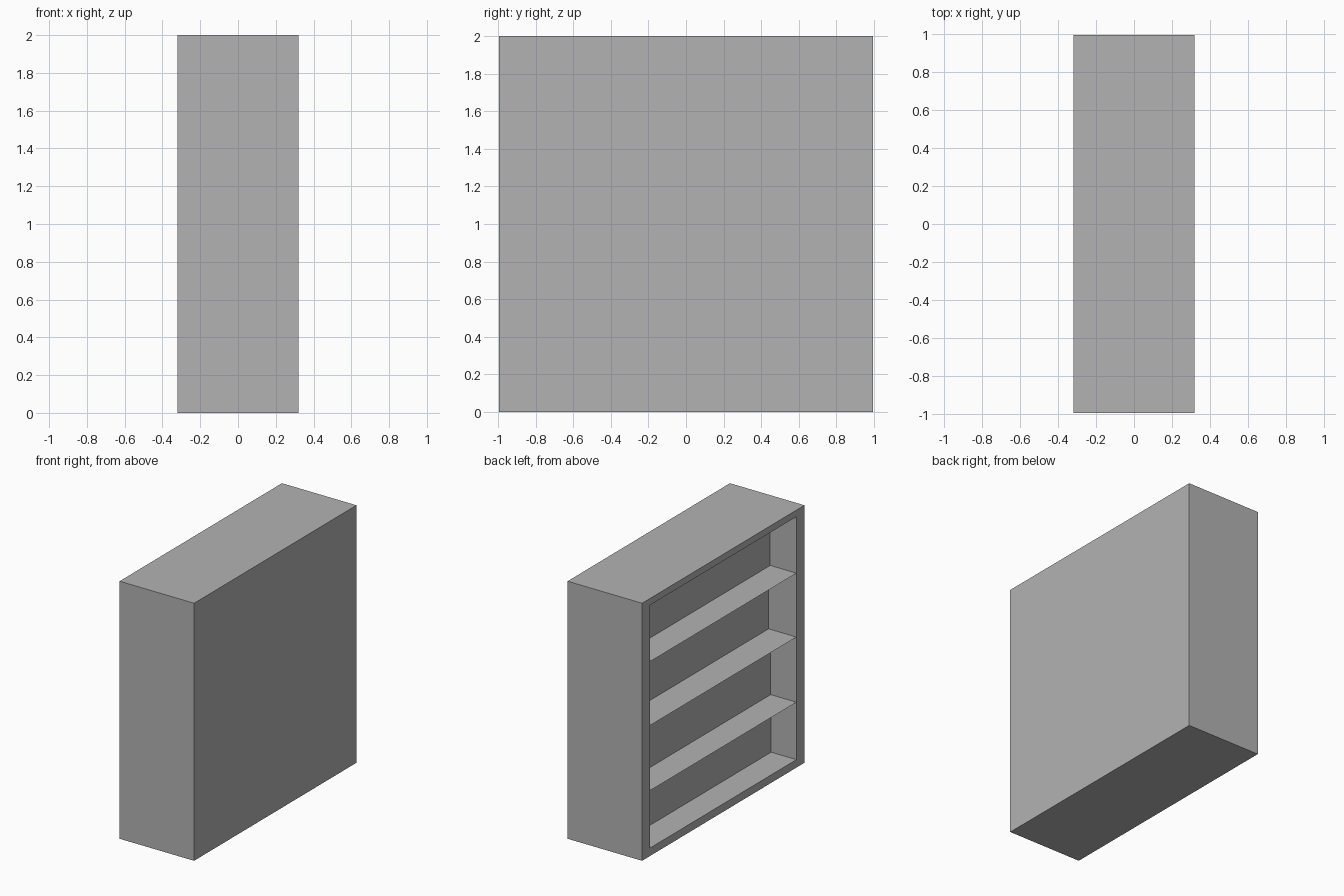
import bpy
import bmesh
from mathutils import Vector

# Remove the default object
default = bpy.data.objects.get("Cube")
if default:
    bpy.data.objects.remove(default, do_unlink=True)

WIDTH, LENGTH, HEIGHT = 0.64, 1.992, 2.0
OPENING = 0.898                              # half length of the open side
LEVELS = [0.062, 0.508, 1.014, 1.51, 1.948]  # floors of the bays, then the top
DEPTHS = [0.217, 0.221, 0.239, 0.225]        # recess of each bay, bottom to top

# Single plain colour
grey = bpy.data.materials.new("plain_grey")
grey.use_nodes = True
colour = (0.45, 0.45, 0.45, 1.0)
grey.diffuse_color = colour
grey.node_tree.nodes["Principled BSDF"].inputs["Base Color"].default_value = colour

# Cabinet block standing on the ground
bm = bmesh.new()
bmesh.ops.create_cube(bm, size=1.0)
for v in bm.verts:
    v.co = Vector((v.co.x * WIDTH, v.co.y * LENGTH, (v.co.z + 0.5) * HEIGHT))


def open_side():
    return [f for f in bm.faces if f.normal.x < -0.9]


def cut(point, normal):
    """Split only the open side along a plane."""
    faces = open_side()
    edges = {e for f in faces for e in f.edges}
    verts = {v for f in faces for v in f.verts}
    bmesh.ops.bisect_plane(bm, geom=faces + list(edges) + list(verts),
                           plane_co=point, plane_no=normal)
    bm.normal_update()


# Mark out the bays on the open side
bm.normal_update()
for y in (-OPENING, OPENING):
    cut((0, y, 0), (0, 1, 0))
for z in LEVELS:
    cut((0, 0, z), (0, 0, 1))

# Push each bay in, leaving thin shelves between neighbours
bays = [f for f in open_side()
        if abs(f.calc_center_median().y) < OPENING
        and LEVELS[0] < f.calc_center_median().z < LEVELS[-1]]
bays.sort(key=lambda f: f.calc_center_median().z)
pushed = bmesh.ops.extrude_discrete_faces(bm, faces=bays)["faces"]
pushed.sort(key=lambda f: f.calc_center_median().z)
for face, depth in zip(pushed, DEPTHS):
    bmesh.ops.translate(bm, verts=face.verts, vec=(depth, 0, 0))

mesh = bpy.data.meshes.new("shelf_cabinet")
bm.to_mesh(mesh)
bm.free()
mesh.materials.append(grey)
bpy.context.collection.objects.link(bpy.data.objects.new("shelf_cabinet", mesh))
